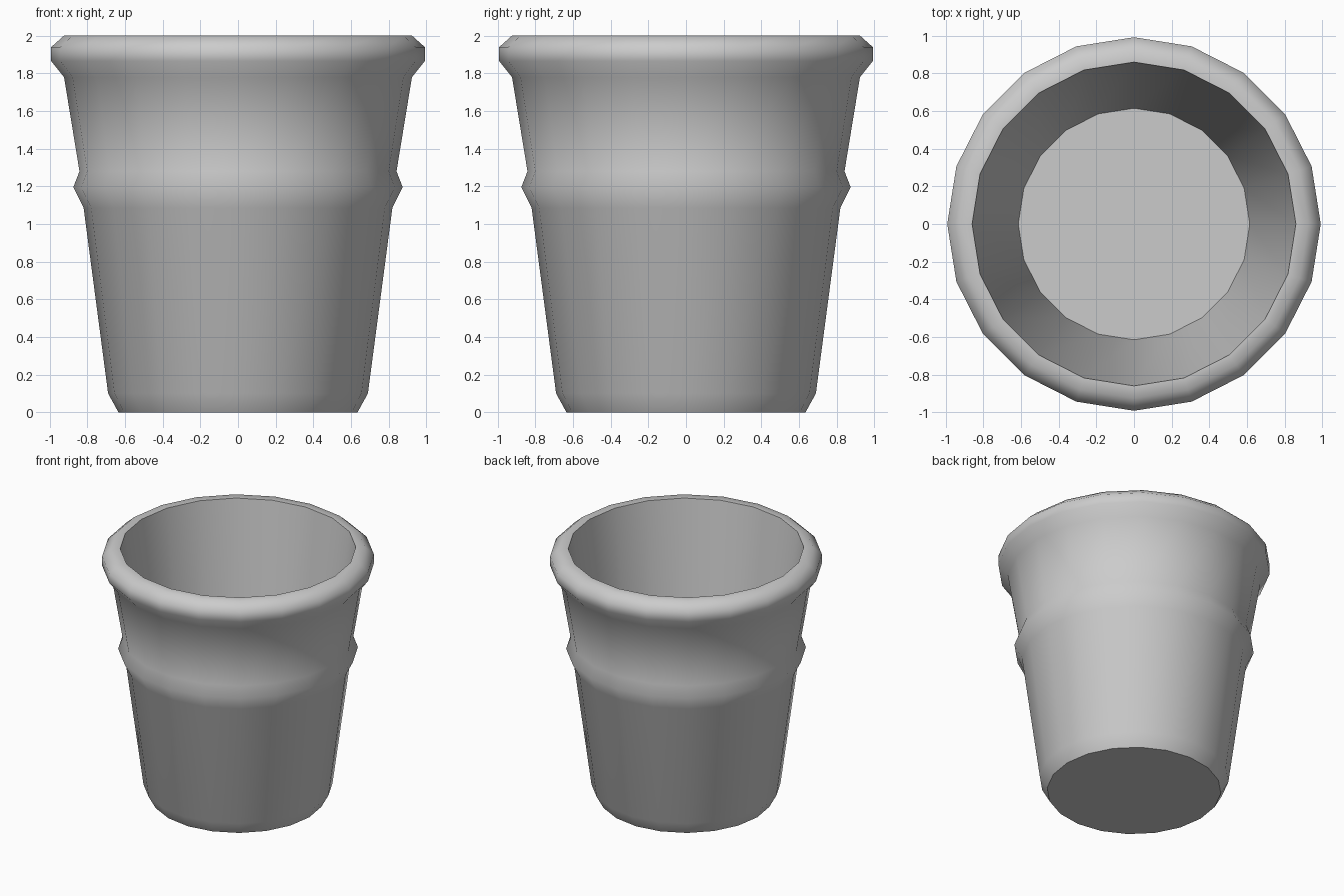
import bpy, bmesh
from math import cos, sin, tau, radians

if "Cube" in bpy.data.objects:
    bpy.data.objects.remove(bpy.data.objects["Cube"])

SIDES = 20

# (radius, z): base, outer wall with raised band, rolled rim, inner wall to floor
PROFILE = [
    (0.635, 0.0), (0.69, 0.10), (0.82, 1.085), (0.875, 1.195), (0.842, 1.28),
    (0.924, 1.78), (0.992, 1.865), (0.992, 1.94), (0.925, 2.0),
    (0.86, 2.0), (0.615, 0.12),
]


def lathe(name, profile, sides):
    bm = bmesh.new()
    rings = [[bm.verts.new((r * cos(tau * i / sides), r * sin(tau * i / sides), z))
              for i in range(sides)] for r, z in profile]
    for low, high in zip(rings, rings[1:]):
        for i in range(sides):
            j = (i + 1) % sides
            bm.faces.new((low[i], low[j], high[j], high[i]))
    # flat underside and inner floor
    bm.faces.new(rings[0][::-1])
    bm.faces.new(rings[-1])
    bmesh.ops.recalc_face_normals(bm, faces=bm.faces[:])
    mesh = bpy.data.meshes.new(name)
    bm.to_mesh(mesh)
    bm.free()
    obj = bpy.data.objects.new(name, mesh)
    bpy.context.collection.objects.link(obj)
    return obj


# Tapered open pot
pot = lathe("pot", PROFILE, SIDES)
bpy.context.view_layer.objects.active = pot
pot.select_set(True)
bpy.ops.object.shade_smooth_by_angle(angle=radians(55))
